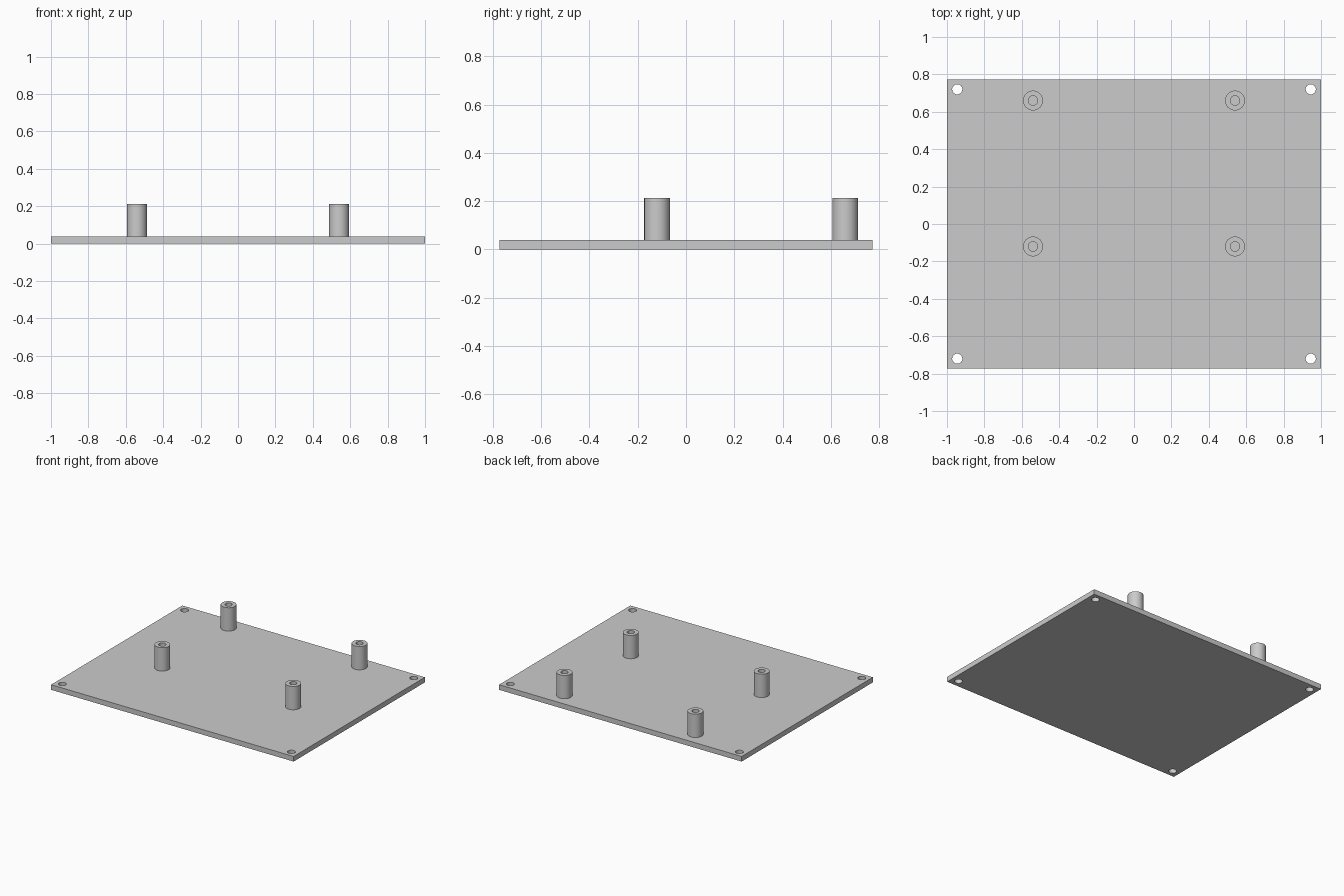
import bpy
import bmesh
from math import radians
from mathutils import Matrix, Vector

cube = bpy.data.objects.get("Cube")
if cube:
    bpy.data.objects.remove(cube, do_unlink=True)

WIDTH, DEPTH, THICK = 2.0, 1.546, 0.038
HOLE_X, HOLE_Y, HOLE_R = 0.945, 0.72, 0.027
POST_X, POST_YS = 0.54, {"front": -0.12, "back": 0.66}
POST_R, BORE_R, POST_TOP = 0.053, 0.025, 0.212
SIDES = 48

grey = bpy.data.materials.new("light_grey")
grey.use_nodes = True
colour = (0.6, 0.6, 0.6, 1)
grey.diffuse_color = colour
grey.node_tree.nodes["Principled BSDF"].inputs["Base Color"].default_value = colour


def make_object(name, bm):
    """Turn a bmesh into a linked, grey object."""
    bmesh.ops.recalc_face_normals(bm, faces=bm.faces)
    mesh = bpy.data.meshes.new(name)
    bm.to_mesh(mesh)
    bm.free()
    mesh.materials.append(grey)
    obj = bpy.data.objects.new(name, mesh)
    bpy.context.collection.objects.link(obj)
    return obj


def activate(obj):
    bpy.ops.object.select_all(action='DESELECT')
    obj.select_set(True)
    bpy.context.view_layer.objects.active = obj


def smooth(obj):
    activate(obj)
    bpy.ops.object.shade_smooth_by_angle(angle=radians(30))


# Base plate
bm = bmesh.new()
bmesh.ops.create_cube(bm, size=1, matrix=Matrix.Translation((0, 0, THICK / 2))
                      @ Matrix.Diagonal((WIDTH, DEPTH, THICK, 1)))
plate = make_object("base_plate", bm)

# Corner screw holes, cut right through the plate
bm = bmesh.new()
for sx in (-1, 1):
    for sy in (-1, 1):
        bmesh.ops.create_cone(bm, cap_ends=True, segments=SIDES, radius1=HOLE_R,
                              radius2=HOLE_R, depth=THICK * 4,
                              matrix=Matrix.Translation((sx * HOLE_X, sy * HOLE_Y, 0)))
cutter = make_object("hole_cutter", bm)
cutter.hide_render = True
cut = plate.modifiers.new("corner_holes", 'BOOLEAN')
cut.operation = 'DIFFERENCE'
cut.solver = 'EXACT'
cut.object = cutter
activate(plate)
bpy.ops.object.modifier_apply(modifier=cut.name)
bpy.data.objects.remove(cutter, do_unlink=True)
smooth(plate)


def standoff(name, x, y):
    """Hollow post: a rectangular wall section spun around z."""
    foot = THICK / 2
    section = [(BORE_R, foot), (BORE_R, POST_TOP), (POST_R, POST_TOP), (POST_R, foot)]
    bm = bmesh.new()
    verts = [bm.verts.new((r, 0, z)) for r, z in section]
    edges = [bm.edges.new((verts[i - 1], verts[i])) for i in range(len(verts))]
    bmesh.ops.spin(bm, geom=verts + edges, cent=Vector(), axis=(0, 0, 1),
                   angle=radians(360), steps=SIDES, use_merge=True)
    bmesh.ops.remove_doubles(bm, verts=bm.verts, dist=0.0001)
    post = make_object(name, bm)
    post.location = (x, y, 0)
    smooth(post)


# Four standoff posts
for row, y in POST_YS.items():
    for side, sx in (("left", 1), ("right", -1)):
        standoff(f"{row}_{side}_standoff", sx * POST_X, y)
